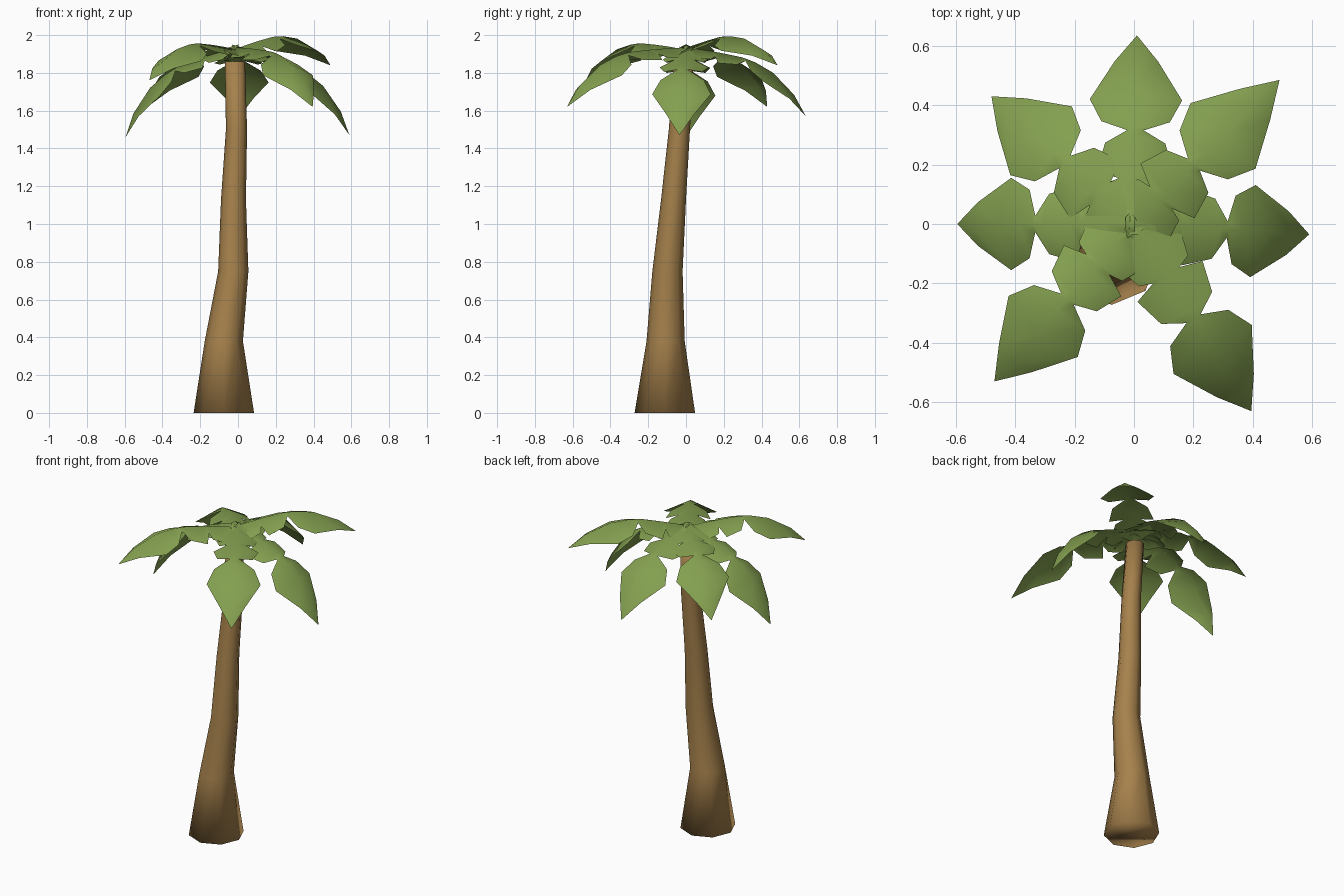
import bpy, bmesh, math
from mathutils import Vector

if "Cube" in bpy.data.objects:
    bpy.data.objects.remove(bpy.data.objects["Cube"])

def material(name, col):
    m = bpy.data.materials.new(name)
    m.diffuse_color = (*col, 1)
    m.use_nodes = True
    m.node_tree.nodes["Principled BSDF"].inputs["Base Color"].default_value = m.diffuse_color
    return m

bark = material("bark_brown", (0.38, 0.22, 0.072))
green = material("leaf_green", (0.23, 0.35, 0.08))

def finish(bm, name, mat):
    bmesh.ops.remove_doubles(bm, verts=bm.verts, dist=0.0005)
    me = bpy.data.meshes.new(name)
    bm.to_mesh(me)
    bm.free()
    me.materials.append(mat)
    ob = bpy.data.objects.new(name, me)
    bpy.context.collection.objects.link(ob)
    bpy.ops.object.select_all(action='DESELECT')
    ob.select_set(True)
    bpy.context.view_layer.objects.active = ob
    bpy.ops.object.shade_smooth()
    return ob

# Trunk: leaning stack of octagonal rings (x, y, z, radius)
RINGS = [(-.075, -.112, 0, .16), (-.075, -.108, .38, .101), (-.025, -.098, .75, .08),
         (-.024, -.066, 1.13, .066), (-.008, -.035, 1.5, .056), (-.016, -.012, 1.86, .053)]
SIDES = 8
bm = bmesh.new()
loops = []
for x, y, z, r in RINGS:
    loops.append([bm.verts.new((x + r * math.cos(a), y + r * math.sin(a), z))
                  for a in (math.tau * i / SIDES for i in range(SIDES))])
for a, b in zip(loops, loops[1:]):
    for i in range(SIDES):
        j = (i + 1) % SIDES
        bm.faces.new((a[i], a[j], b[j], b[i]))
bm.faces.new(loops[0][::-1])
bm.faces.new(loops[-1])
finish(bm, "trunk", bark)

# Fronds: three-tiered, arched blades folded along the midrib.
# Each row: position along chord, rise of the midrib, half width (chord = 1)
ROWS = [(-.09, -.03, .03), (.05, .03, .17), (.15, .068, .14), (.17, .075, .075),
        (.21, .09, .185), (.35, .137, .145), (.395, .147, .04), (.47, .158, .165),
        (.62, .158, .222), (.84, .095, .105), (1, 0, 0)]
FOLD = 0.43
CROWN = Vector((0, 0, 1.925))
# tip position and how far out from the crown centre the frond starts
TIPS = {"north": (.01, .635, 1.57, .03), "north_east": (.49, .485, 1.84, 0),
        "east": (.59, -.035, 1.47, .035), "south_east": (.395, -.63, 1.62, .07),
        "south_west": (-.47, -.53, 1.76, .06), "west": (-.595, 0, 1.46, .06),
        "north_west": (-.48, .43, 1.62, .03)}

for name, (tx, ty, tz, start) in TIPS.items():
    base = CROWN + Vector((tx, ty, 0)).normalized() * start
    chord = Vector((tx, ty, tz)) - base
    size = chord.length
    along = chord.normalized()
    side = Vector((0, 0, 1)).cross(along).normalized()
    up = along.cross(side)
    bm = bmesh.new()
    rows = []
    for t, h, w in ROWS:
        mid = base + chord * t + up * h * size
        half = w * 0.7
        # outward-leaning drop follows the arch of the blade
        drop = (up + along * (t - .45)).normalized() * half * FOLD
        rows.append([bm.verts.new(mid + side * half - drop), bm.verts.new(mid),
                     bm.verts.new(mid - side * half - drop)])
    for a, b in zip(rows, rows[1:]):
        for i in (0, 1):
            bm.faces.new((a[i], a[i + 1], b[i + 1], b[i]))
    finish(bm, "frond_" + name, green)
